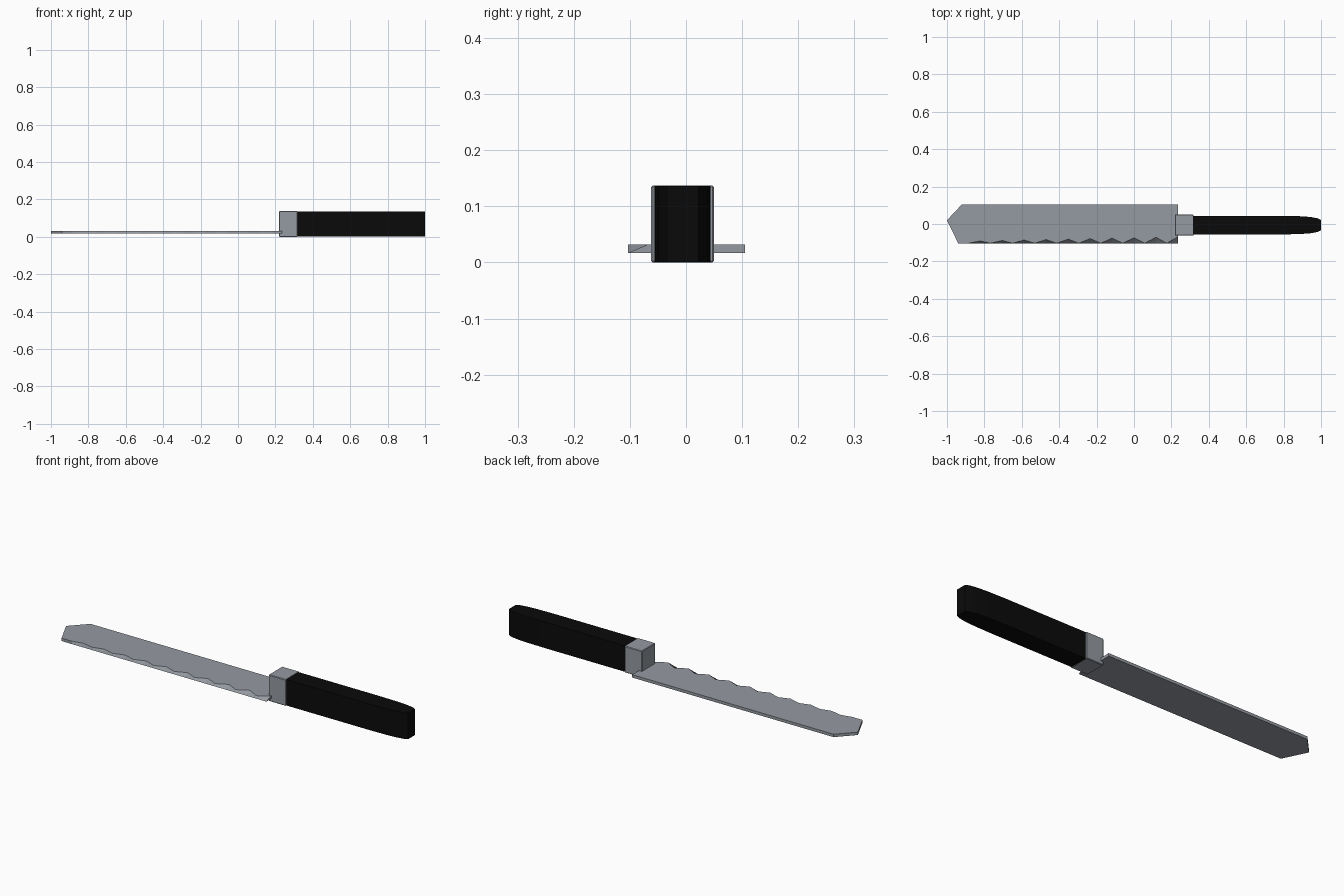
import bpy
import bmesh

if "Cube" in bpy.data.objects:
    bpy.data.objects.remove(bpy.data.objects["Cube"], do_unlink=True)


def make_material(name, color, roughness):
    mat = bpy.data.materials.new(name)
    mat.use_nodes = True
    mat.diffuse_color = color
    bsdf = mat.node_tree.nodes["Principled BSDF"]
    bsdf.inputs["Base Color"].default_value = color
    bsdf.inputs["Roughness"].default_value = roughness
    return mat


def make_prism(name, bottom, top, z0, z1, mat):
    """Join two matching outlines at two heights into a closed solid."""
    bm = bmesh.new()
    low = [bm.verts.new((x, y, z0)) for x, y in bottom]
    high = [bm.verts.new((x, y, z1)) for x, y in top]
    bm.faces.new(low)
    bm.faces.new(high)
    n = len(low)
    for i in range(n):
        j = (i + 1) % n
        bm.faces.new((low[i], low[j], high[j], high[i]))
    bmesh.ops.recalc_face_normals(bm, faces=bm.faces[:])
    mesh = bpy.data.meshes.new(name)
    bm.to_mesh(mesh)
    bm.free()
    obj = bpy.data.objects.new(name, mesh)
    bpy.context.collection.objects.link(obj)
    mesh.materials.append(mat)
    return obj


steel = make_material("steel grey", (0.30, 0.325, 0.36, 1), 0.5)
black = make_material("handle black", (0.003, 0.003, 0.003, 1), 0.6)

# Blade: straight lower edge, ground teeth that deepen toward the handle
heel, toe, edge, teeth = 0.235, -0.94, -0.103, 10
spine = [(heel, 0.105), (-0.92, 0.105), (-1.0, 0.02)]
bottom_edge, top_edge = [], []
for i in range(teeth * 2 + 1):
    t = i / (teeth * 2)
    x = toe + (heel - toe) * t
    depth = 0.010 + 0.025 * t if i % 2 == 0 and i > 0 else 0
    bottom_edge.append((x, edge))
    top_edge.append((x, edge + depth))
make_prism("blade", spine + bottom_edge, spine + top_edge, 0.017, 0.032, steel)

# Guard: block with slightly softened edges
bpy.ops.mesh.primitive_cube_add(size=1, location=(0.268, -0.006, 0.0685))
guard = bpy.context.object
guard.name = "guard"
guard.scale = (0.1, 0.112, 0.137)
bpy.ops.object.transform_apply(location=False, rotation=False, scale=True)
guard.data.materials.append(steel)
bevel = guard.modifiers.new("soft edges", "BEVEL")
bevel.width = 0.003
bevel.segments = 1

# Handle: straight grip with a rounded butt
center = -0.006
side = [(0.3, 0.05), (0.78, 0.05), (0.88, 0.048), (0.94, 0.044),
        (0.98, 0.037), (1.0, 0.028)]
outline = [(x, center + w) for x, w in side]
outline += [(x, center - w) for x, w in reversed(side)]
handle = make_prism("handle", outline, outline, 0.001, 0.136, black)
bpy.ops.object.select_all(action="DESELECT")
handle.select_set(True)
bpy.context.view_layer.objects.active = handle
bpy.ops.object.shade_smooth_by_angle()
